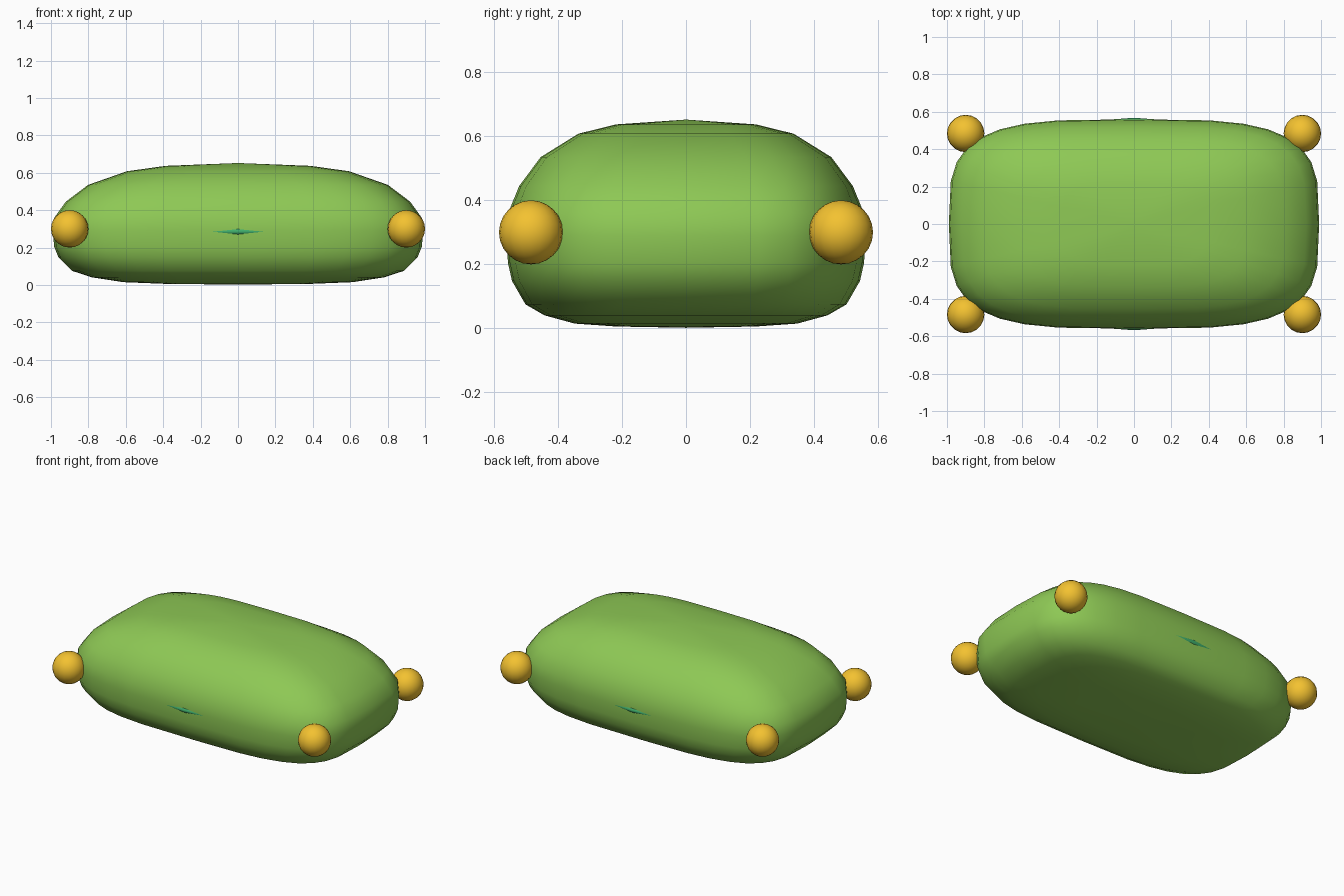
import bpy, bmesh
from math import cos, sin, pi, copysign

if "Cube" in bpy.data.objects:
    bpy.data.objects.remove(bpy.data.objects["Cube"])


def material(name, color):
    m = bpy.data.materials.new(name)
    m.diffuse_color = (*color, 1)
    m.use_nodes = True
    m.node_tree.nodes["Principled BSDF"].inputs["Base Color"].default_value = m.diffuse_color
    return m


green = material("green", (0.27, 0.58, 0.09))
gold = material("gold", (0.90, 0.54, 0.03))
teal = material("teal", (0.05, 0.42, 0.15))

SEG = 32
EXP = 2 / 3.65          # superellipse power of the plan outline


def power(v):
    return copysign(abs(v) ** EXP, v)


# Body: rounded-rectangle rings stacked along a soft profile (scale, z)
profile = [(0.39, 0.006), (0.62, 0.015), (0.79, 0.041), (0.895, 0.075),
           (0.97, 0.148), (0.993, 0.205), (1.0, 0.29), (0.992, 0.36),
           (0.93, 0.445), (0.81, 0.535), (0.60, 0.608), (0.39, 0.637)]
bm = bmesh.new()
rings = []
for s, z in profile:
    angles = [2 * pi * i / SEG for i in range(SEG)]
    rings.append([bm.verts.new((0.99 * s * power(cos(a)), 0.56 * s * power(sin(a)), z))
                  for a in angles])
for low, high in zip(rings, rings[1:]):
    for i in range(SEG):
        j = (i + 1) % SEG
        bm.faces.new((low[i], low[j], high[j], high[i]))
for ring, z in ((rings[0], 0.002), (rings[-1], 0.652)):
    pole = bm.verts.new((0, 0, z))
    for i in range(SEG):
        bm.faces.new((ring[i], ring[(i + 1) % SEG], pole))
bmesh.ops.recalc_face_normals(bm, faces=bm.faces)
mesh = bpy.data.meshes.new("body")
bm.to_mesh(mesh)
bm.free()
mesh.shade_smooth()
body = bpy.data.objects.new("body", mesh)
bpy.context.collection.objects.link(body)
mesh.materials.append(green)


def ball(name, loc, scale, mat, segments=20, rings=12):
    bpy.ops.mesh.primitive_uv_sphere_add(segments=segments, ring_count=rings,
                                         radius=1, location=loc)
    o = bpy.context.object
    o.name = name
    o.scale = scale
    o.data.materials.append(mat)
    bpy.ops.object.shade_smooth()


# Corner knobs
for x in (-0.9, 0.9):
    for y in (-0.484, 0.484):
        ball("corner_knob", (x, y, 0.3), (0.1, 0.1, 0.1), gold)

# Thin inner disc that just breaks through the front and back
ball("inner_disc", (0, 0, 0.285), (0.75, 0.568, 0.09), teal, 32, 16)
